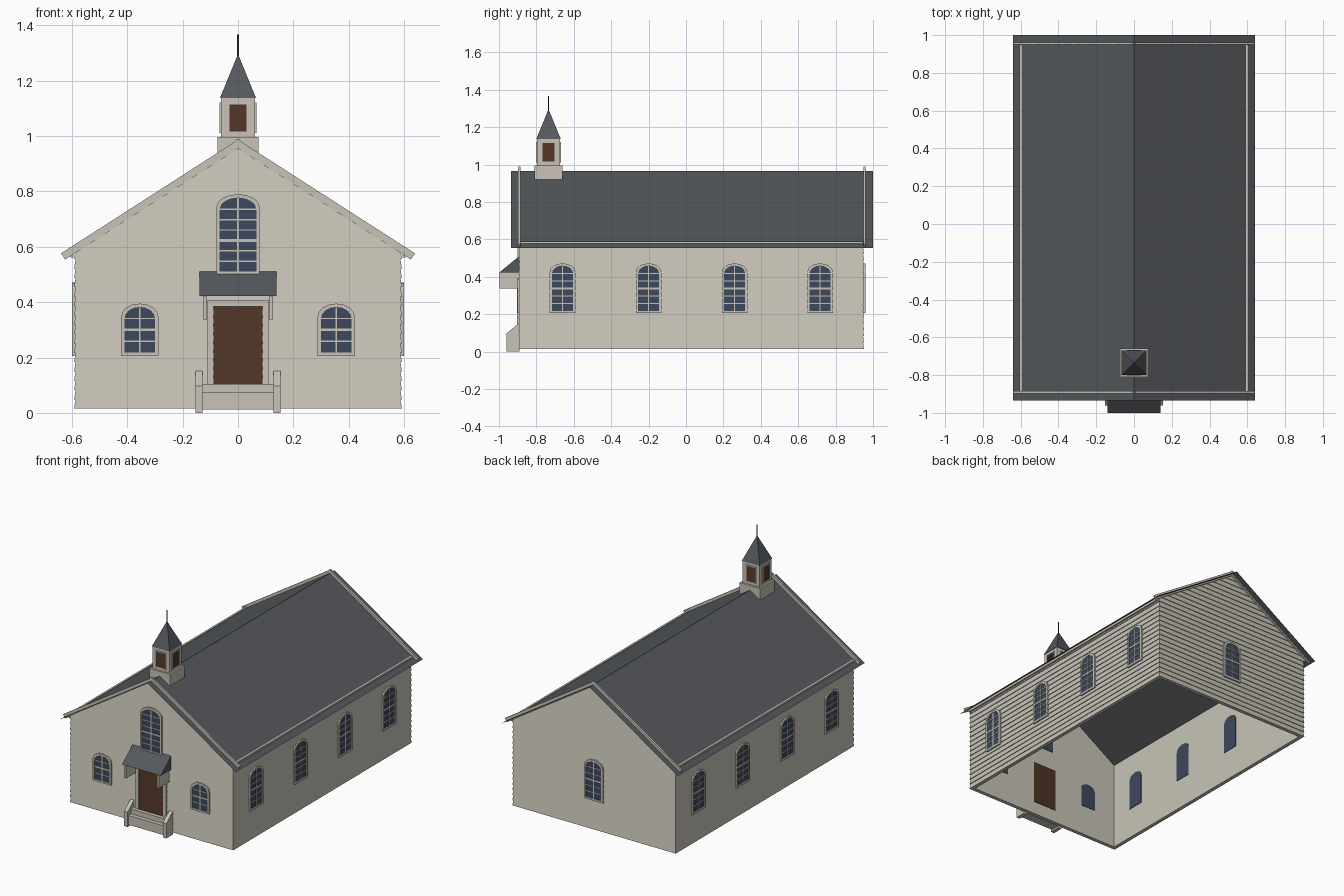
import bpy, math
from mathutils import Matrix, Vector

cube = bpy.data.objects.get("Cube")
if cube:
    bpy.data.objects.remove(cube, do_unlink=True)


def material(name, r, g, b):
    m = bpy.data.materials.new(name)
    m.use_nodes = True
    m.diffuse_color = (r, g, b, 1)
    m.node_tree.nodes["Principled BSDF"].inputs["Base Color"].default_value = (r, g, b, 1)
    return m


CREAM = material("cream paint", 0.58, 0.55, 0.48)
SLATE = material("slate grey", 0.09, 0.098, 0.107)
GLASS = material("window blue", 0.047, 0.065, 0.107)
BROWN = material("door brown", 0.076, 0.034, 0.018)
IRON = material("dark iron", 0.02, 0.028, 0.04)

FRONT, BACK, HALF = -0.89, 0.947, 0.587
BASE, RIDGE, SLOPE, EAVE_X = 0.015, 0.966, 0.642, 0.64
EAVE = RIDGE - SLOPE * HALF
HERE = Matrix.Identity(4)


def mesh(name, verts, faces, mat, place=HERE):
    me = bpy.data.meshes.new(name)
    me.from_pydata([place @ Vector(v) for v in verts], [], faces)
    me.materials.append(mat)
    me.update()
    ob = bpy.data.objects.new(name, me)
    bpy.context.collection.objects.link(ob)
    return ob


def prism(name, outline, y0, y1, mat, place=HERE):
    """Extrude an (x, z) outline along y."""
    n = len(outline)
    verts = [(x, y, z) for y in (y0, y1) for x, z in outline]
    faces = [tuple(range(n)), tuple(range(2 * n - 1, n - 1, -1))]
    faces += [(i, i + n, (i + 1) % n + n, (i + 1) % n) for i in range(n)]
    return mesh(name, verts, faces, mat, place)


def box(name, x0, x1, y0, y1, z0, z1, mat, place=HERE):
    return prism(name, [(x0, z0), (x1, z0), (x1, z1), (x0, z1)], y0, y1, mat, place)


def wall_frame(side, along=0.0):
    """Local frame on a wall: x runs along it, -y points outward."""
    mid = (FRONT + BACK) / 2
    angle, origin = {
        "front": (0, (along, FRONT, 0)), "back": (math.pi, (along, BACK, 0)),
        "left": (math.pi / 2, (HALF, along, 0)), "right": (-math.pi / 2, (-HALF, along, 0)),
    }[side]
    return Matrix.Translation(origin) @ Matrix.Rotation(angle, 4, "Z")


# Lapped siding, wrapped round the house and up into the gables
def ring(z, out):
    hw = max(0.001, min(HALF, (RIDGE - z) / SLOPE)) + out
    return [(-hw, FRONT - out, z), (hw, FRONT - out, z), (hw, BACK + out, z), (-hw, BACK + out, z)]


verts, faces = [], []
step = (EAVE - BASE) / 17
z = BASE
while z < RIDGE - 0.002:
    top = min(z + step, RIDGE)
    k = len(verts)
    verts += ring(z, 0) + ring(z, 0.005) + ring(top, 0)
    for i in ((0, 1, 2, 3) if z < EAVE - 0.005 else (0, 2)):
        j = (i + 1) % 4
        faces += [(k + i, k + j, k + j + 4, k + i + 4), (k + i + 4, k + j + 4, k + j + 8, k + i + 8)]
    z = top
mesh("siding", verts, faces, CREAM)

# Plain inner shell, open below, with a rim closing the wall thickness
T = 0.02
hx, fy, by = HALF - T, FRONT + T, BACK - T
pent = [(-hx, BASE), (hx, BASE), (hx, RIDGE - SLOPE * hx), (0, RIDGE - 0.003), (-hx, RIDGE - SLOPE * hx)]
verts = [(x, y, zz) for y in (fy, by) for x, zz in pent] + ring(BASE, 0)
mesh("inner_walls", verts, [
    (0, 4, 3, 2, 1), (5, 6, 7, 8, 9), (1, 2, 7, 6), (0, 5, 9, 4),
    (10, 11, 1, 0), (11, 12, 6, 1), (12, 13, 5, 6), (13, 10, 0, 5)], CREAM)

# Thin roof sheets, rake boards and eave boards
length = math.hypot(EAVE_X, SLOPE * EAVE_X)
for side, s in (("left", 1), ("right", -1)):
    low = RIDGE - SLOPE * EAVE_X
    mesh("roof_" + side, [(0, -0.935, RIDGE), (s * EAVE_X, -0.935, low), (s * EAVE_X, 1, low), (0, 1, RIDGE)],
         [(0, 1, 2, 3)], SLATE)
    nx, nz = SLOPE * 0.0135 / 1.19, 0.0135 / 1.19
    a, b = (-0.012, RIDGE + 0.013), (0.632, RIDGE + 0.005 - SLOPE * 0.632)
    rake = [(a[0] - nx, a[1] - nz), (b[0] - nx, b[1] - nz), (b[0] + nx, b[1] + nz), (a[0] + nx, a[1] + nz)]
    for end, y in (("front", FRONT - 0.007), ("back", BACK + 0.002)):
        prism(f"rake_board_{end}_{side}", [(s * x, zz) for x, zz in rake], y, y + 0.012, CREAM)
    box("eave_board_" + side, *sorted((s * 0.594, s * 0.606)), FRONT, BACK, 0.562, 0.588, CREAM)


# Arched windows: glass, surround and glazing bars
def arch(w, z0, z1, rise):
    spring = z1 - rise
    pts = [(-w / 2, z0), (w / 2, z0)]
    return pts + [(w / 2 * math.cos(t * math.pi / 8), spring + rise * math.sin(t * math.pi / 8)) for t in range(9)]


def window(name, place, w, z0, z1, rise=0.042):
    inner = arch(w, z0, z1, rise)
    outer = arch(w + 0.024, z0 - 0.012, z1 + 0.012, rise + 0.004)
    prism(name + "_glass", inner, -0.007, T + 0.003, GLASS, place)
    n = len(inner)
    verts = [(x, y, zz) for y in (-0.012, 0) for ln in (inner, outer) for x, zz in ln]
    faces = []
    for i in range(n):
        j = (i + 1) % n
        faces += [(i, j, j + n, i + n), (i + n, j + n, j + 3 * n, i + 3 * n), (i, i + 2 * n, j + 2 * n, j)]
    mesh(name + "_surround", verts, faces, CREAM, place)
    box(name + "_mullion", -0.003, 0.003, -0.010, -0.006, z0, z1 - 0.002, CREAM, place)
    rows = round((z1 - rise - z0) / 0.04)
    for r in range(1, rows + 1):
        zz = z0 + (z1 - rise - z0) * r / rows
        half = 0.005 if r == (rows + 1) // 2 else 0.0025
        box(f"{name}_bar_{r}", -w / 2, w / 2, -0.010, -0.006, zz - half, zz + half, CREAM, place)


for i, y in enumerate((-0.66, -0.2, 0.26, 0.717)):
    for side in ("left", "right"):
        window(f"{side}_window_{i + 1}", wall_frame(side, y), 0.113, 0.218, 0.46)
for side, x in (("left", 0.355), ("right", -0.355)):
    window("front_window_" + side, wall_frame("front", x), 0.11, 0.218, 0.383)
window("gallery_window", wall_frame("front"), 0.132, 0.51, 0.778)
window("back_window", wall_frame("back"), 0.113, 0.218, 0.46)


# Overlapping boards filling a rectangle, used for door and louvres
def slats(name, place, half, z0, z1, count, mat, depth):
    verts, faces = [], []
    h = (z1 - z0) / count
    for i in range(count):
        k, lo = len(verts), z0 + i * h
        verts += [(x, y, zz) for y, zz in ((0, lo), (-depth, lo), (0, lo + h)) for x in (-half, half)]
        faces += [(k, k + 1, k + 3, k + 2), (k + 2, k + 3, k + 5, k + 4)]
    mesh(name, verts, faces, mat, place)


def surround(name, place, half, z0, z1, w, d):
    for s, side in ((-1, "right"), (1, "left")):
        box(f"{name}_jamb_{side}", *sorted((s * half, s * (half + w))), -d, 0, z0, z1, CREAM, place)
    box(name + "_head", -half - w, half + w, -d, 0, z1, z1 + w, CREAM, place)


# Door
door = wall_frame("front")
box("door_leaf", -0.088, 0.088, -0.007, T + 0.003, 0.1, 0.385, BROWN, door)
slats("door_boards", door @ Matrix.Translation((0, -0.007, 0)), 0.088, 0.105, 0.385, 9, BROWN, 0.004)
surround("door", door, 0.088, 0.1, 0.385, 0.022, 0.014)

# Hood over the door: slate wedge on side brackets
hood = [(-0.14, FRONT, 0.422), (-0.14, -1, 0.422), (-0.14, FRONT, 0.512)]
hood += [(-x, y, zz) for x, y, zz in hood]
mesh("door_hood", hood, [(0, 1, 2), (3, 5, 4), (1, 4, 5, 2), (0, 3, 4, 1), (0, 2, 5, 3)], SLATE)
for s, side in ((1, "left"), (-1, "right")):
    box("hood_bracket_" + side, *sorted((s * 0.112, s * 0.127)), -0.998, FRONT, 0.337, 0.422, CREAM)

# Entrance steps with sloping cheek walls
box("landing", -0.13, 0.13, -0.925, FRONT, 0.012, 0.105, CREAM)
box("lower_step", -0.13, 0.13, -0.952, FRONT, 0.012, 0.073, CREAM)
turn = Matrix.Rotation(math.pi / 2, 4, "Z")
cheek = [(-0.96, 0), (FRONT, 0), (FRONT, 0.155), (-0.96, 0.098)]
for side, x in (("left", 0.128), ("right", -0.153)):
    prism("step_cheek_" + side, cheek, -x, -x - 0.025, CREAM, turn)

# Belfry with louvres, spire and finial
CY = -0.735
box("belfry_base", -0.074, 0.074, CY - 0.075, CY + 0.075, 0.92, 0.996, CREAM)
box("belfry_tower", -0.062, 0.062, CY - 0.062, CY + 0.062, 0.996, 1.138, CREAM)
for q, side in enumerate(("front", "left", "back", "right")):
    place = Matrix.Translation((0, CY, 0)) @ Matrix.Rotation(q * math.pi / 2, 4, "Z") @ Matrix.Translation((0, -0.062, 0))
    slats(f"louvre_{side}", place @ Matrix.Translation((0, -0.001, 0)), 0.031, 1.017, 1.115, 5, BROWN, 0.004)
    surround(f"louvre_{side}", place, 0.031, 1.012, 1.115, 0.006, 0.005)
c = 0.065
mesh("spire", [(-c, CY - c, 1.138), (c, CY - c, 1.138), (c, CY + c, 1.138), (-c, CY + c, 1.138), (0, CY, 1.297)],
     [(3, 2, 1, 0), (0, 1, 4), (1, 2, 4), (2, 3, 4), (3, 0, 4)], SLATE)
box("finial", -0.003, 0.003, CY - 0.003, CY + 0.003, 1.28, 1.367, IRON)
